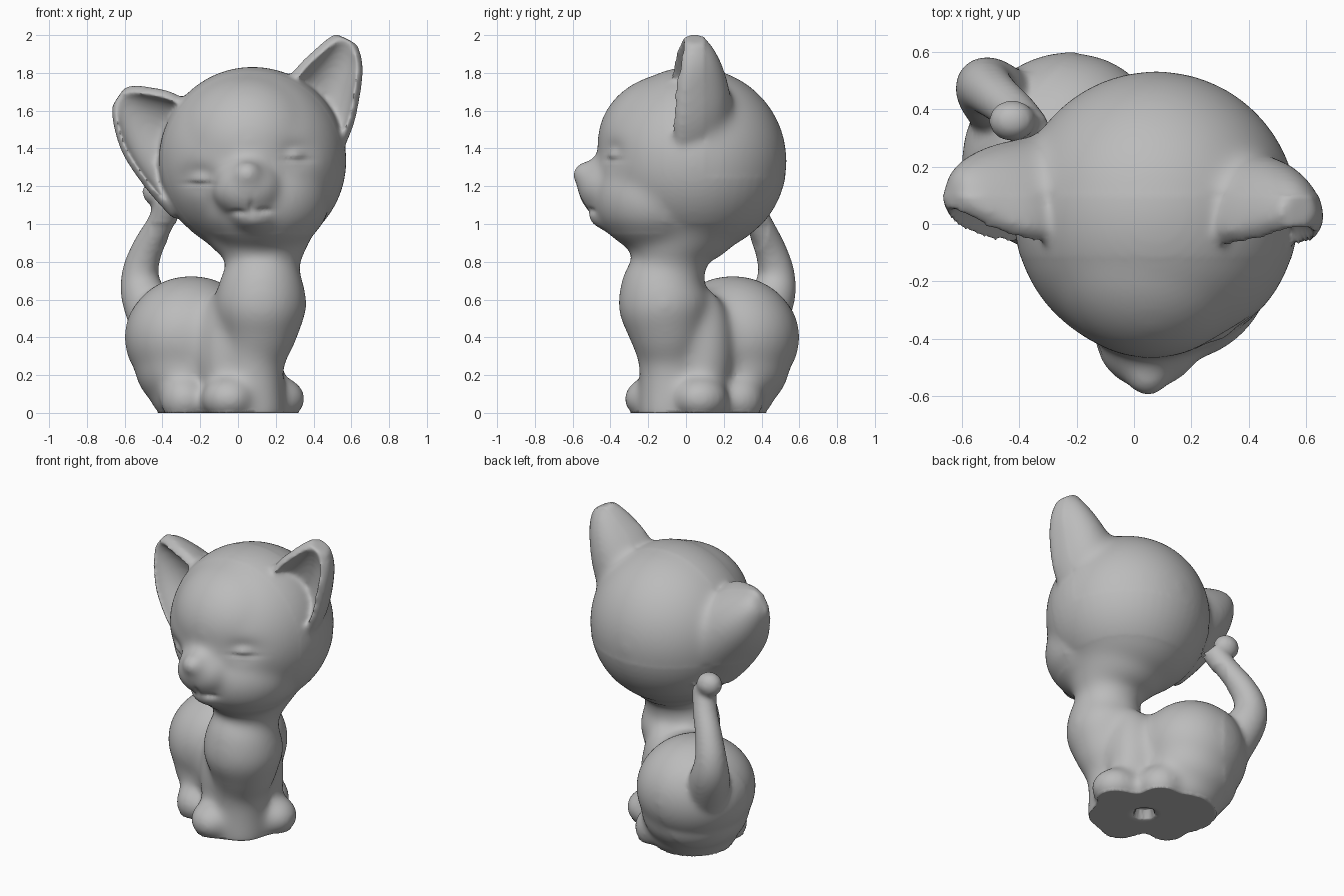
import bpy, bmesh, math
from mathutils import Matrix, Vector

if "Cube" in bpy.data.objects:
    bpy.data.objects.remove(bpy.data.objects["Cube"])

bm = bmesh.new()
TURN = Matrix.Rotation(math.radians(45), 4, 'Z')   # the body sits diagonally


def ball(c, r, frame=Matrix()):
    """Ellipsoid with centre c and radii r."""
    m = frame @ Matrix.Translation(c) @ Matrix.Diagonal((*r, 1))
    bmesh.ops.create_uvsphere(bm, u_segments=48, v_segments=32, radius=1, matrix=m)


def loft(rings):
    """Skin a list of equal rings of points and cap both ends."""
    rows = [[bm.verts.new(p) for p in ring] for ring in rings]
    n = len(rows[0])
    for a, b in zip(rows, rows[1:]):
        for i in range(n):
            j = (i + 1) % n
            bm.faces.new((a[i], a[j], b[j], b[i]))
    bm.faces.new(rows[0][::-1])
    bm.faces.new(rows[-1])


def spline(rows, steps=6):
    """Catmull-Rom interpolation of rows of numbers."""
    out = []
    for i in range(len(rows) - 1):
        p = [rows[max(0, min(len(rows) - 1, i + k))] for k in (-1, 0, 1, 2)]
        for s in range(steps):
            t = s / steps
            out.append([0.5 * (2 * b + (c - a) * t + (2 * a - 5 * b + 4 * c - d) * t * t
                               + (3 * b - a - 3 * c + d) * t ** 3) for a, b, c, d in zip(*p)])
    return out + [list(rows[-1])]


def tube(rows):
    """Round tube through (x, y, z, radius) rows."""
    rows = spline(rows)
    pts = [Vector(r[:3]) for r in rows]
    rings = []
    for i, p in enumerate(pts):
        t = pts[min(i + 1, len(pts) - 1)] - pts[max(i - 1, 0)]
        q = Vector((0, 0, 1)).rotation_difference(t)
        rings.append([p + q @ Vector((math.cos(a), math.sin(a), 0)) * rows[i][3]
                      for a in (k * math.tau / 32 for k in range(32))])
    loft(rings)


def ear(rows):
    """Scooped ear from (inner x, z, outer x, z, front y, depth) rows."""
    rings = []
    rows = spline(rows)
    for i, (ax, az, bx, bz, f, d) in enumerate(rows):
        mid, half = Vector(((ax + bx) / 2, 0, (az + bz) / 2)), Vector(((bx - ax) / 2, 0, (bz - az) / 2))
        ang = [k * math.pi / 16 for k in range(17)]
        scoop = .5 * d * (1 - (i / (len(rows) - 1)) ** 3)
        inset = max(.3, 1 - .045 / half.length)        # keeps the rim thick
        back = [mid + half * math.cos(a) + Vector((0, f + .03 + (d - .03) * math.sin(a), 0)) for a in ang]
        front = [mid + half * inset * math.cos(a) + Vector((0, f - .02 + scoop * math.sin(a), 0))
                 for a in reversed(ang)]
        rings.append(back + front)
    loft(rings)


# head, forehead, lower cheeks, muzzle, bridge, nose, chin
ball((.077, .035, 1.335), (.497, .500, .497))
ball((.06, -.06, 1.43), (.40, .41, .37))
ball((.13, -.135, 1.13), (.355, .35, .295))
ball((.05, -.40, 1.19), (.19, .175, .16))
ball((.055, -.42, 1.29), (.12, .10, .09))
ball((.048, -.53, 1.262), (.08, .075, .072))
ball((.085, -.41, 1.04), (.12, .11, .08))

# ears
ear([(.18, 1.67, .50, 1.28, -.06, .30), (.31, 1.83, .605, 1.50, -.06, .30),
     (.40, 1.92, .65, 1.70, -.045, .25), (.47, 1.98, .662, 1.84, -.02, .18),
     (.515, 2.01, .635, 1.95, .0, .12)])
ear([(-.18, 1.60, -.34, 1.02, -.05, .36), (-.34, 1.695, -.475, 1.17, -.05, .35),
     (-.46, 1.725, -.60, 1.35, -.015, .28), (-.55, 1.735, -.655, 1.50, .03, .19),
     (-.60, 1.725, -.67, 1.62, .06, .12)])

# neck and chest
tube([(.08, -.08, -.05, .17), (.08, -.085, .25, .165), (.11, -.10, .42, .205), (.12, -.115, .56, .245),
      (.125, -.115, .68, .228), (.13, -.09, .78, .195), (.13, -.08, .86, .235), (.12, -.05, .96, .30)])

# belly, rump, seat and the flat base under the legs
ball((.01, .15, .35), (.25, .28, .31), TURN)
ball((0, .35, .40), (.365, .338, .328), TURN)
ball((0, .33, .24), (.33, .30, .25), TURN)
ball((0, .28, .08), (.275, .255, .16), TURN)
ball((.02, .0, .06), (.26, .24, .15), TURN)

# front legs, front paws, hind paws
for s in (-1, 1):
    ball((.025 + s * .12, .0, .32), (.135, .15, .34), TURN)
    ball((.02 + s * .19, -.095, .075), (.14, .15, .12), TURN)
    ball((s * .24, .18, .07), (.11, .13, .125), TURN)

# tail with a round tip resting on the head
tube([(-.42, .38, .44, .14), (-.50, .46, .62, .12), (-.517, .477, .74, .098), (-.48, .445, .87, .083),
      (-.41, .385, 1.00, .075), (-.36, .32, 1.13, .075)])
ball((-.425, .36, 1.17), (.083, .073, .078))

bmesh.ops.recalc_face_normals(bm, faces=bm.faces)
parts = bpy.data.meshes.new("rough_parts")
bm.to_mesh(parts)
bm.free()
rough = bpy.data.objects.new("rough_parts", parts)
bpy.context.collection.objects.link(rough)

# fuse all parts into one smooth skin
rem = rough.modifiers.new("fuse", 'REMESH')
rem.mode = 'VOXEL'
rem.voxel_size = 0.013
smo = rough.modifiers.new("soften", 'SMOOTH')
smo.factor = 0.5
smo.iterations = 20
bpy.context.view_layer.update()
skin = bpy.data.meshes.new_from_object(rough.evaluated_get(bpy.context.evaluated_depsgraph_get()))
bpy.data.objects.remove(rough)

# face relief: (x, z, radius x, radius z, height)
relief = [(.07, 1.085, .014, .04, -.012), (.00, 1.06, .04, .016, -.014), (.14, 1.07, .04, .016, -.014)]
for ex, ez in ((-.21, 1.245), (.315, 1.375)):
    relief += [(ex, ez, .085, .065, -.028), (ex, ez - .01, .05, .035, .024),
               (ex, ez - .035, .07, .012, -.010)]

bm = bmesh.new()
bm.from_mesh(skin)
# melt the body, the face and the back of the head more strongly than the ear rims
regions = ((40, lambda c: c.z < 1.0 and c.x - c.y > -.8),
           (25, lambda c: c.y < -.12 and c.z > .95),
           (40, lambda c: c.y > .10 and c.z > 1.25))
for count, inside in regions:
    soft = [v for v in bm.verts if inside(v.co)]
    for _ in range(count):
        bmesh.ops.smooth_vert(bm, verts=soft, factor=.5, use_axis_x=True, use_axis_y=True, use_axis_z=True)
bm.normal_update()
moves = {}
for v in bm.verts:
    if v.co.y < -.15 and v.co.z > .95 and v.normal.y < -.2:
        h = sum(a * math.exp(-((v.co.x - x) / rx) ** 2 - ((v.co.z - z) / rz) ** 2)
                for x, z, rx, rz, a in relief)
        moves[v] = v.normal * h
for v, d in moves.items():
    v.co += d
# flat underside with a shallow vent hole
for v in bm.verts:
    if v.co.z < .008:
        r = math.hypot(v.co.x + .04, v.co.y - .05)
        v.co.z = .06 if r < .06 else .008 * max(0, min(1, (.09 - r) / .03))
bm.to_mesh(skin)
bm.free()

clay = bpy.data.materials.new("grey_clay")
clay.diffuse_color = (.5, .5, .5, 1)
clay.use_nodes = True
clay.node_tree.nodes["Principled BSDF"].inputs["Base Color"].default_value = clay.diffuse_color
skin.materials.clear()
skin.materials.append(clay)
cat = bpy.data.objects.new("kitten_figurine", skin)
bpy.context.collection.objects.link(cat)
for p in skin.polygons:
    p.use_smooth = True
    p.material_index = 0
